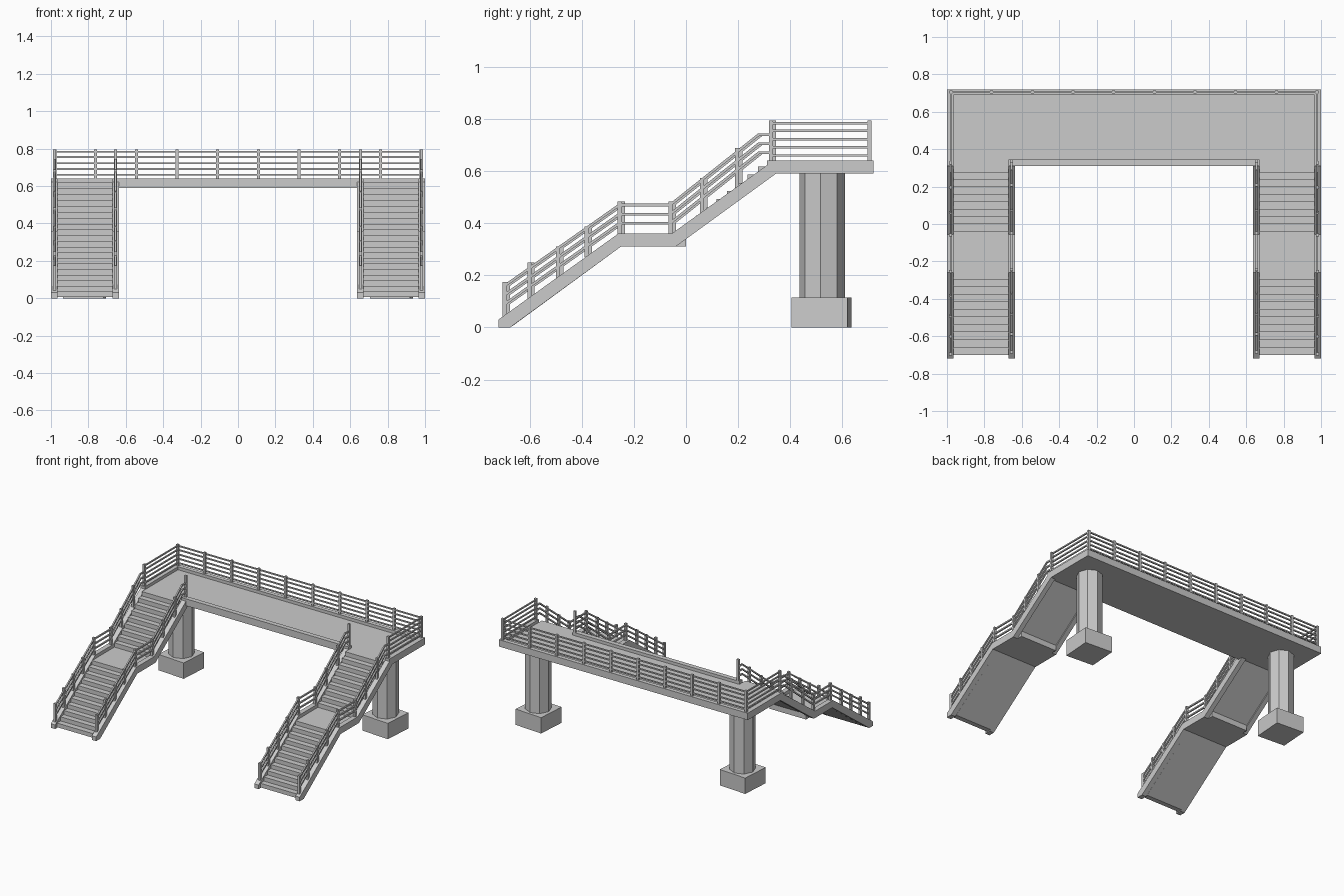
import bpy, bmesh, math
from mathutils import Vector

if "Cube" in bpy.data.objects:
    bpy.data.objects.remove(bpy.data.objects["Cube"])


def finish(name, bm):
    bmesh.ops.recalc_face_normals(bm, faces=bm.faces)
    me = bpy.data.meshes.new(name)
    bm.to_mesh(me)
    bm.free()
    ob = bpy.data.objects.new(name, me)
    bpy.context.collection.objects.link(ob)
    return ob


def add_box(bm, x0, x1, y0, y1, z0, z1):
    vs = bmesh.ops.create_cube(bm, size=1)['verts']
    for v in vs:
        v.co = Vector((x0 if v.co.x < 0 else x1, y0 if v.co.y < 0 else y1, z0 if v.co.z < 0 else z1))


def add_profile(bm, pts, x0, x1):
    # extrude a (y, z) outline along x
    f = bm.faces.new([bm.verts.new((x0, y, z)) for y, z in pts])
    r = bmesh.ops.extrude_face_region(bm, geom=[f])
    for v in r['geom']:
        if isinstance(v, bmesh.types.BMVert):
            v.co.x = x1


def add_bar(bm, pts, w):
    # square bar swept through points
    for a, b in zip(pts, pts[1:]):
        a, b = Vector(a), Vector(b)
        d = b - a
        q = d.to_track_quat('Z', 'X')
        for v in bmesh.ops.create_cube(bm, size=1)['verts']:
            v.co = (a + b) / 2 + q @ Vector((v.co.x * w, v.co.y * w, v.co.z * (d.length + w * 0.5)))


# deck slab with raised curbs
bm = bmesh.new()
add_box(bm, -1, 1, 0.31, 0.72, 0.59, 0.618)
add_box(bm, -1, 1, 0.69, 0.72, 0.618, 0.64)
add_box(bm, -0.67, 0.67, 0.31, 0.345, 0.618, 0.64)
for s in (-1, 1):
    a, b = sorted((s * 0.965, s))
    add_box(bm, a, b, 0.31, 0.69, 0.618, 0.64)
finish("deck", bm)

# octagonal columns on square footings, turned slightly
for s, side in ((-1, "left"), (1, "right")):
    bm = bmesh.new()
    bmesh.ops.create_cone(bm, cap_ends=True, segments=8, radius1=0.087, radius2=0.087, depth=0.48)
    first = min(bm.verts, key=lambda v: -v.co.x)
    turn = -math.atan2(first.co.y, first.co.x)
    ob = finish(side + "_column", bm)
    ob.location = (s * 0.82, 0.523, 0.355)
    ob.rotation_euler.z = turn - math.radians(4)
    bm = bmesh.new()
    add_box(bm, -0.1075, 0.1075, -0.1075, 0.1075, 0, 0.115)
    ob = finish(side + "_footing", bm)
    ob.location = (s * 0.82, 0.52, 0)
    ob.rotation_euler.z = -math.radians(4)

# side stringers and stepped flights
stringer = [(-0.72, 0), (-0.72, 0.03), (-0.26, 0.36), (-0.055, 0.36), (0.335, 0.64),
            (0.345, 0.64), (0.345, 0.59), (-0.04, 0.31), (-0.25, 0.31), (-0.675, 0)]


def steps(y0, z0, y1, z1, n):
    out = []
    for i in range(n):
        y = y0 + (y1 - y0) * i / n
        out += [(y, z0 + (z1 - z0) * i / n), (y, z0 + (z1 - z0) * (i + 1) / n)]
    return out


flight = (steps(-0.70, 0.006, -0.255, 0.335, 11) + steps(-0.04, 0.335, 0.315, 0.618, 9)
          + [(0.33, 0.618), (0.33, 0.592), (0, 0.35), (0, 0.31), (-0.25, 0.31), (-0.665, 0.006)])

rail_line = [(-0.69, 0.05), (-0.25, 0.36), (-0.055, 0.36), (0.285, 0.63), (0.332, 0.63)]
posts = [(-0.69, 0.04, 0.175), (-0.595, 0.11, 0.25), (-0.485, 0.19, 0.31), (-0.375, 0.27, 0.387),
         (-0.248, 0.35, 0.484), (-0.053, 0.35, 0.484), (0.068, 0.44, 0.574), (0.202, 0.535, 0.688),
         (0.332, 0.62, 0.795)]

for s, side in ((-1, "left"), (1, "right")):
    bm = bmesh.new()
    add_profile(bm, stringer, s * 0.965, s)
    add_profile(bm, stringer, s * 0.635, s * 0.67)
    finish(side + "_stringers", bm)
    bm = bmesh.new()
    add_profile(bm, flight, s * 0.67, s * 0.965)
    finish(side + "_steps", bm)
    # stair railings
    bm = bmesh.new()
    for x, dy in ((0.98, -0.006), (0.655, 0.006)):
        for y, z0, z1 in posts:
            cx, cy = s * x, y + dy
            add_box(bm, cx - 0.008, cx + 0.008, cy - 0.008, cy + 0.008, z0, z1)
        for h in (0.04, 0.075, 0.11):
            add_bar(bm, [(s * x, y + dy, z + h) for y, z in rail_line], 0.01)
    finish(side + "_stair_railing", bm)

# deck railing along the back and both ends
bm = bmesh.new()
for i in range(10):
    x = -0.978 + 1.956 * i / 9
    add_box(bm, x - 0.008, x + 0.008, 0.697, 0.713, 0.62, 0.795)
for z in (0.66, 0.691, 0.722, 0.755, 0.784):
    add_bar(bm, [(-0.978, 0.335, z), (-0.978, 0.705, z), (0.978, 0.705, z), (0.978, 0.335, z)], 0.009)
finish("deck_railing", bm)
